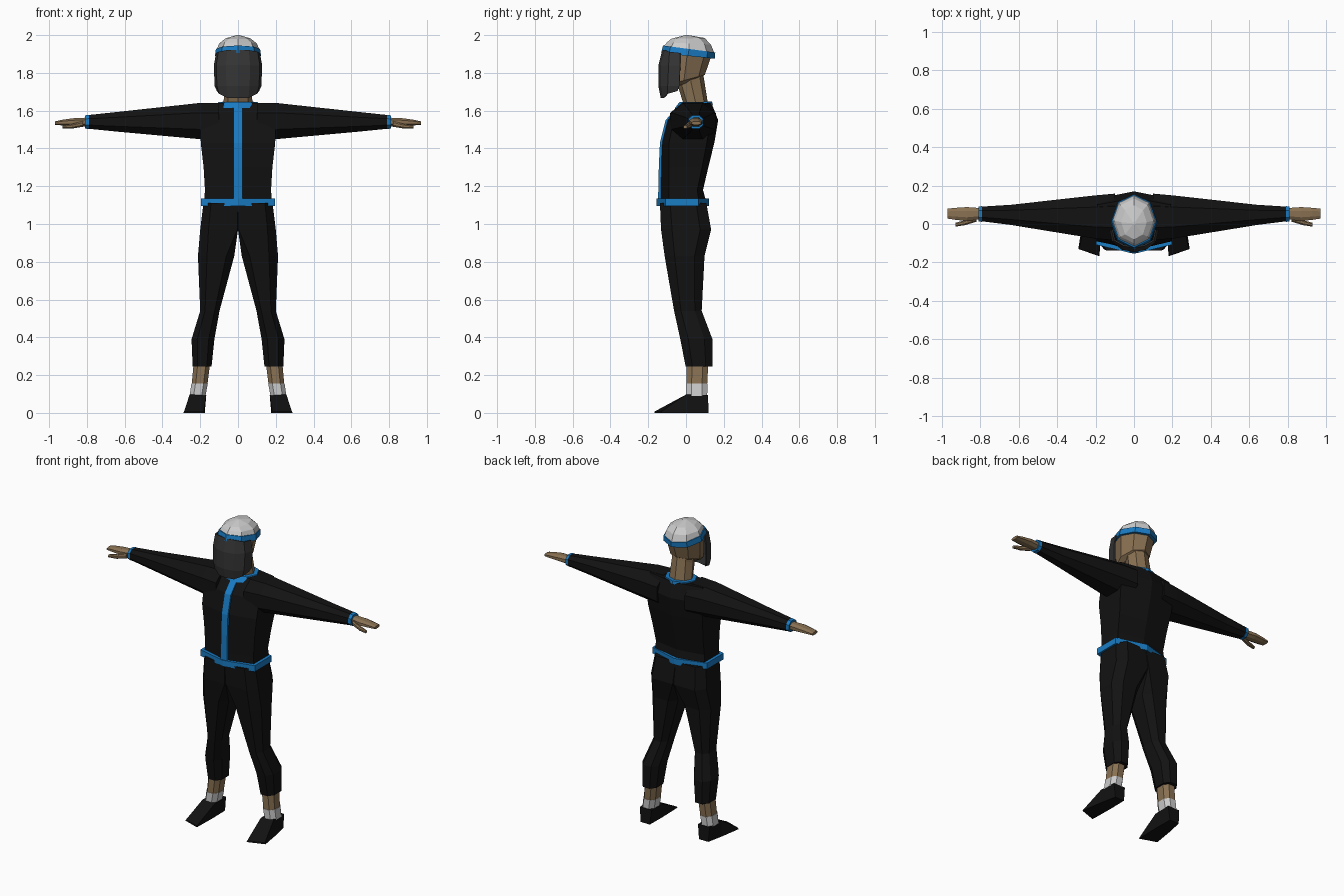
import bpy, bmesh, math

if "Cube" in bpy.data.objects:
    bpy.data.objects.remove(bpy.data.objects["Cube"])


def mat(name, rgb):
    m = bpy.data.materials.new(name)
    m.diffuse_color = (*rgb, 1)
    m.use_nodes = True
    m.node_tree.nodes["Principled BSDF"].inputs["Base Color"].default_value = m.diffuse_color
    return m


BLACK = mat("black_cloth", (0.006, 0.006, 0.006))
BLUE = mat("blue_trim", (0.01, 0.2, 0.55))
SKIN = mat("skin", (0.25, 0.165, 0.085))
DARK = mat("dark_mask", (0.035, 0.035, 0.035))


def loft(name, rings, material=None, mirror=False, closed=True):
    """Skin a list of equal-length point rings; closed ones get end caps."""
    bm = bmesh.new()
    vs = [[bm.verts.new(p) for p in r] for r in rings]
    n = len(rings[0])
    for a, b in zip(vs, vs[1:]):
        for i in range(n if closed else n - 1):
            j = (i + 1) % n
            bm.faces.new((a[i], a[j], b[j], b[i]))
    if closed:
        bm.faces.new(vs[0])
        bm.faces.new(vs[-1])
    bmesh.ops.recalc_face_normals(bm, faces=bm.faces)
    me = bpy.data.meshes.new(name)
    bm.to_mesh(me)
    bm.free()
    ob = bpy.data.objects.new(name, me)
    bpy.context.collection.objects.link(ob)
    if material:
        me.materials.append(material)
    if mirror:
        ob.modifiers.new("Mirror", 'MIRROR').use_clip = False
    return ob


def hexring(z, w, yf, yfs, ybs, yb):
    """Six-sided body section: centre points front and back, flat sides."""
    return [(0, yf, z), (w, yfs, z), (w, ybs, z), (0, yb, z), (-w, ybs, z), (-w, yfs, z)]


def oct_ring(w, yf, yb, zf, zb):
    """Eight-sided section, height tilting from front to back."""
    pts = []
    for k in range(8):
        a = k * math.pi / 4
        t = 0.5 - 0.5 * math.cos(a)
        pts.append((w * math.sin(a), yf + (yb - yf) * t, zf + (zb - zf) * t))
    return pts


def chamfer(u0, u1, v0, v1, ci, co):
    """Rectangle with cut corners: ci at the u0 side, co at the u1 side."""
    du, dv = u1 - u0, v1 - v0
    return [(u0, v0 + ci * dv), (u0 + ci * du, v0), (u1 - co * du, v0), (u1, v0 + co * dv),
            (u1, v1 - co * dv), (u1 - co * du, v1), (u0 + ci * du, v1), (u0, v1 - ci * dv)]


def upright(z, x0, x1, y0, y1, ci=0.25, co=0.25):
    return [(x, y, z) for x, y in chamfer(x0, x1, y0, y1, ci, co)]


def sideways(x, y0, y1, z0, z1, c=0.27):
    return [(x, y, z) for y, z in chamfer(y0, y1, z0, z1, c, c)]


# Jacket body
loft("jacket", [
    hexring(1.10, .18, -.14, -.09, .07, .112),
    hexring(1.18, .175, -.138, -.09, .06, .09),
    hexring(1.30, .182, -.136, -.09, .085, .118),
    hexring(1.43, .197, -.13, -.09, .11, .15),
    hexring(1.55, .20, -.10, -.065, .13, .17),
    hexring(1.64, .19, -.02, 0, .10, .135)], BLACK)

# Sleeves and cuffs
loft("sleeve", [
    sideways(.10, -.085, .158, 1.44, 1.642),
    sideways(.21, -.075, .148, 1.45, 1.64),
    sideways(.64, -.005, .10, 1.489, 1.593),
    sideways(.80, .015, .09, 1.505, 1.576)], BLACK, mirror=True)
loft("cuff", [
    sideways(.79, .011, .093, 1.503, 1.578),
    sideways(.81, .013, .091, 1.505, 1.575)], BLUE, mirror=True)

# Hands and thumbs
loft("hand", [
    sideways(.80, .025, .083, 1.515, 1.563),
    sideways(.87, .015, .088, 1.52, 1.56),
    sideways(.93, .022, .084, 1.522, 1.552),
    sideways(.97, .028, .08, 1.525, 1.543)], SKIN, mirror=True)
loft("thumb", [
    sideways(.82, .012, .04, 1.515, 1.545),
    sideways(.88, -.006, .02, 1.505, 1.53),
    sideways(.93, -.014, .006, 1.505, 1.522)], SKIN, mirror=True)

# Belt
loft("belt", [hexring(z, .197, -.155, -.108, .065, .122) for z in (1.095, 1.135)], BLUE)

# Front stripe following the jacket
stripe = []
for z, y in ((1.12, -.142), (1.30, -.138), (1.43, -.132), (1.55, -.102), (1.635, -.025)):
    stripe.append([(-.023, y - .006, z), (.023, y - .006, z), (.023, y + .04, z), (-.023, y + .04, z)])
loft("front_stripe", stripe, BLUE)

# Collar
loft("collar", [
    oct_ring(.11, -.06, .142, 1.612, 1.63),
    oct_ring(.102, -.035, .138, 1.645, 1.648)], BLUE)

# Trouser legs, joined at the hips
loft("trouser_leg", [
    upright(1.11, 0, .183, -.138, .108, 0, .22),
    upright(.97, 0, .20, -.132, .133, .02, .22),
    upright(.83, .02, .212, -.113, .098, .22, .25),
    upright(.54, .098, .20, -.063, .083),
    upright(.39, .125, .246, -.03, .14),
    upright(.245, .14, .24, -.002, .14)], BLACK, mirror=True)

# Ankles, socks and shoes
loft("ankle", [
    upright(.15, .162, .245, .002, .112),
    upright(.26, .148, .235, .004, .118)], SKIN, mirror=True)
loft("sock", [
    upright(.09, .172, .256, 0, .112),
    upright(.155, .16, .247, 0, .114)], mirror=True)
loft("shoe", [
    [(.178, .12, 0), (.245, .12, 0), (.252, .116, .095), (.168, .116, .095)],
    [(.176, 0, 0), (.268, .01, 0), (.256, .002, .098), (.168, -.004, .092)],
    [(.18, -.168, 0), (.29, -.13, 0), (.285, -.13, .008), (.182, -.165, .008)]], BLACK, mirror=True)

# Neck and head
loft("neck", [
    oct_ring(.078, -.005, .118, 1.61, 1.625),
    oct_ring(.07, -.04, .095, 1.72, 1.77),
    oct_ring(.07, -.05, .09, 1.78, 1.80)], SKIN)
loft("head", [
    oct_ring(.06, -.115, .085, 1.70, 1.78),
    oct_ring(.092, -.122, .10, 1.73, 1.79),
    oct_ring(.108, -.118, .132, 1.92, 1.885)], SKIN)

# Face mask: open shell around the front of the face
rows = []
for w, ys, yc, yf, zs, zf in ((.112, -.03, -.085, -.122, 1.905, 1.92),
                              (.124, -.03, -.09, -.142, 1.84, 1.84),
                              (.12, -.035, -.095, -.142, 1.73, 1.73),
                              (.108, -.045, -.095, -.13, 1.705, 1.668)):
    zm = zs + (zf - zs) * .4
    half = [(w, ys, zs), (w * .9, yc, zm), (w * .5, yf + .012, zf), (0, yf, zf)]
    rows.append(half + [(-x, y, z) for x, y, z in reversed(half[:-1])])
mask = loft("face_mask", rows, DARK, closed=False)
solid = mask.modifiers.new("Thickness", 'SOLIDIFY')
solid.thickness = .008
solid.offset = 0

# Headband and cap
loft("headband", [
    oct_ring(.122, -.132, .152, 1.905, 1.875),
    oct_ring(.117, -.122, .155, 1.945, 1.908)], BLUE)
loft("cap", [
    oct_ring(.113, -.118, .15, 1.94, 1.905),
    oct_ring(.10, -.10, .132, 1.962, 1.95),
    oct_ring(.066, -.08, .098, 1.98, 1.985),
    oct_ring(.008, -.004, .012, 2.0, 2.0)])
